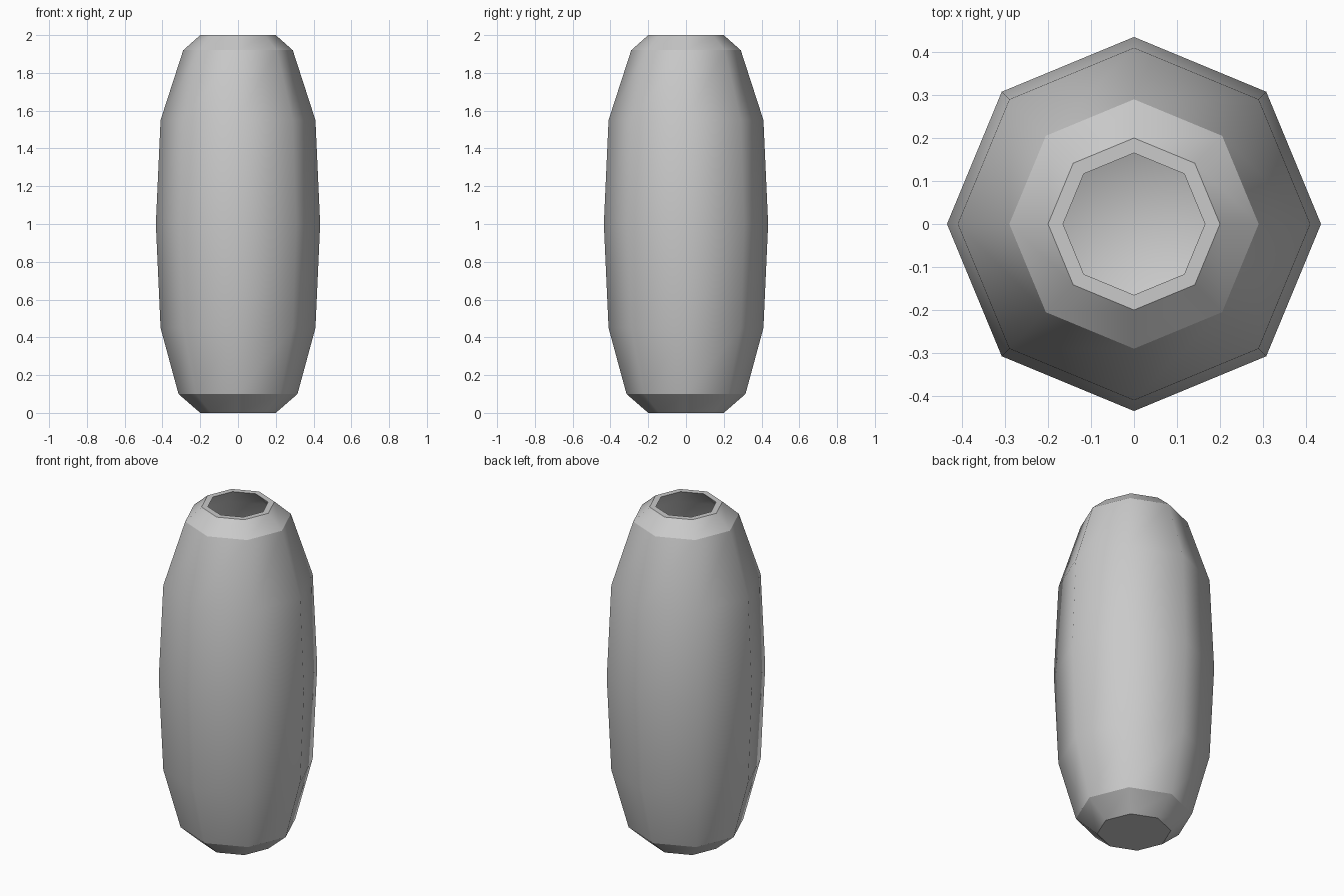
import bpy
import bmesh
from math import cos, sin, pi

cube = bpy.data.objects.get("Cube")
if cube:
    bpy.data.objects.remove(cube, do_unlink=True)

SIDES = 8

# Single clay colour
clay = bpy.data.materials.new("grey_clay")
clay.use_nodes = True
clay.diffuse_color = (0.588, 0.588, 0.588, 1)
clay.node_tree.nodes["Principled BSDF"].inputs["Base Color"].default_value = clay.diffuse_color

# Vase profile (radius, height, hard edge): outside from foot to rim, then inside to floor
profile = [
    (0.20, 0.00, True), (0.315, 0.10, True), (0.41, 0.45, False),
    (0.435, 1.00, False), (0.41, 1.55, False), (0.29, 1.92, True),
    (0.20, 2.00, True), (0.165, 2.00, True), (0.26, 1.90, False),
    (0.375, 1.54, False), (0.40, 1.00, False), (0.375, 0.46, False),
    (0.285, 0.12, False), (0.165, 0.035, False),
]

bm = bmesh.new()
rings = []
for radius, height, hard in profile:
    rings.append([bm.verts.new((radius * cos(2 * pi * i / SIDES),
                                radius * sin(2 * pi * i / SIDES), height))
                  for i in range(SIDES)])

# Walls between neighbouring rings
for low, high in zip(rings, rings[1:]):
    for i in range(SIDES):
        j = (i + 1) % SIDES
        bm.faces.new((low[i], low[j], high[j], high[i]))

# Foot and inner floor
bm.faces.new(rings[0][::-1])
bm.faces.new(rings[-1])

# Smooth sides with hard breaks at the foot, shoulder and rim
for face in bm.faces:
    face.smooth = True
for ring, (radius, height, hard) in zip(rings, profile):
    if hard:
        for i in range(SIDES):
            bm.edges.get((ring[i], ring[(i + 1) % SIDES])).smooth = False

mesh = bpy.data.meshes.new("vase")
bm.to_mesh(mesh)
bm.free()
mesh.materials.append(clay)
vase = bpy.data.objects.new("vase", mesh)
bpy.context.collection.objects.link(vase)
